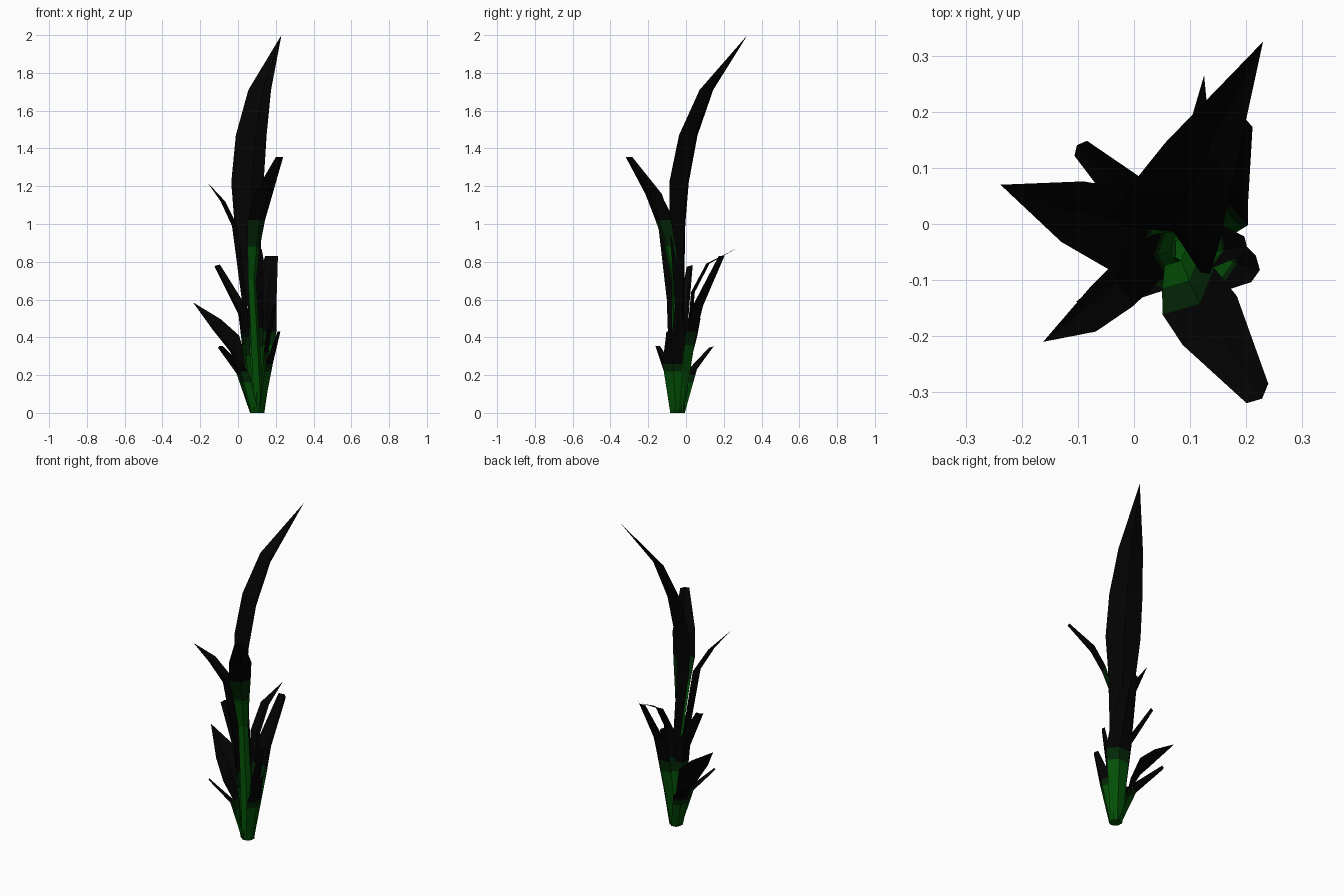
import bpy
import bmesh
import math
from mathutils import Matrix, Vector

default_cube = bpy.data.objects.get("Cube")
if default_cube:
    bpy.data.objects.remove(default_cube, do_unlink=True)


def make_material(name, red, green, blue):
    material = bpy.data.materials.new(name)
    material.use_nodes = True
    colour = (red, green, blue, 1)
    material.diffuse_color = colour
    shader = material.node_tree.nodes["Principled BSDF"]
    shader.inputs["Base Color"].default_value = colour
    shader.inputs["Roughness"].default_value = 0.9
    return material


MATERIALS = [
    make_material("leaf_green", 0.001, 0.08, 0.002),
    make_material("band_dark_green", 0.001, 0.02, 0.002),
    make_material("blade_black", 0.0008, 0.0008, 0.0008),
]
ROOT = Vector((0.1, -0.045, 0))
ROOT_SPREAD = 0.018
ROOT_HALF_WIDTH = 0.035
FOLD = 0.48


def add_object(name, mesh_builder):
    mesh = bpy.data.meshes.new(name)
    mesh_builder.to_mesh(mesh)
    mesh_builder.free()
    for material in MATERIALS:
        mesh.materials.append(material)
    bpy.context.collection.objects.link(bpy.data.objects.new(name, mesh))


def make_leaf(name, side_angle, green_top, band_top, stations, tilt=0):
    """Folded blade through (x, y, z, half width) stations, coloured by height."""
    angle = math.radians(side_angle)
    level_side = Vector((math.cos(angle), math.sin(angle), 0))
    slope = math.radians(tilt)
    tilted_side = level_side * math.cos(slope) + Vector((0, 0, math.sin(slope)))
    tip = Vector(stations[-1][:3])
    outward = Vector((level_side.y, -level_side.x, 0))
    if outward.dot(tip - ROOT) < 0:
        outward.negate()

    # Every blade starts in the shared root
    root = ROOT + outward * ROOT_SPREAD
    path = [(root.x, root.y, root.z, ROOT_HALF_WIDTH)] + stations

    mesh_builder = bmesh.new()
    previous = None
    for x, y, z, half in path:
        centre = Vector((x, y, z))
        side = tilted_side if previous else level_side
        keel = mesh_builder.verts.new(centre + outward * half * FOLD)
        if half == 0:
            row = [keel, keel, keel]
        else:
            row = [mesh_builder.verts.new(centre - side * half), keel,
                   mesh_builder.verts.new(centre + side * half)]
        if previous:
            for i in range(2):
                corners = [previous[i], previous[i + 1], row[i + 1], row[i]]
                mesh_builder.faces.new(list(dict.fromkeys(corners)))
        previous = row

    # Cut the colour bands across the blade
    for height in (green_top, band_top):
        geometry = (list(mesh_builder.verts) + list(mesh_builder.edges)
                    + list(mesh_builder.faces))
        bmesh.ops.bisect_plane(mesh_builder, geom=geometry,
                               plane_co=(0, 0, height), plane_no=(0, 0, 1))
    for face in mesh_builder.faces:
        height = face.calc_center_median().z
        face.material_index = int(height > green_top) + int(height > band_top)
    add_object(name, mesh_builder)


# Six-sided closed root where the blades meet
root_builder = bmesh.new()
bmesh.ops.create_cone(root_builder, cap_ends=True, segments=6,
                      radius1=0.037, radius2=0.03, depth=0.12,
                      matrix=Matrix.Translation(ROOT + Vector((0, 0, 0.06))))
add_object("root", root_builder)

# Tall central blade
make_leaf("main_blade", -31, 0.35, 0.45, [
    (0.09, -0.035, 0.55, 0.045), (0.05, -0.045, 1, 0.08),
    (0.05, -0.037, 1.22, 0.1), (0.07, 0.012, 1.47, 0.095),
    (0.115, 0.108, 1.71, 0.07), (0.23, 0.325, 2, 0)])

# Upper blades
make_leaf("front_blade", 42, 0.88, 1.02, [
    (0.075, -0.055, 0.7, 0.028), (0.085, -0.088, 0.9, 0.047),
    (0.097, -0.12, 1.02, 0.062), (0.135, -0.172, 1.16, 0.065),
    (0.22, -0.302, 1.355, 0.026)])
make_leaf("upper_right_blade", -83, 0.3, 0.4, [
    (0.04, -0.06, 0.6, 0.042), (-0.008, -0.097, 0.99, 0.05),
    (-0.073, -0.152, 1.12, 0.04), (-0.162, -0.21, 1.22, 0)])

# Rear blades
make_leaf("rear_broad_blade", -22, 0.36, 0.43, [
    (0.138, 0.024, 0.43, 0.07), (0.142, 0.062, 0.57, 0.066),
    (0.177, 0.187, 0.83, 0.037)])
make_leaf("rear_thin_blade", -5, 0.36, 0.45, [
    (0.1, 0.03, 0.64, 0.035), (0.11, 0.11, 0.79, 0.03),
    (0.125, 0.265, 0.87, 0)])

# Blades on the lower right
make_leaf("right_broad_blade", 70, 0.16, 0.22, [
    (0.03, -0.02, 0.25, 0.055), (-0.02, -0.01, 0.37, 0.085),
    (-0.11, 0.022, 0.465, 0.065), (-0.238, 0.07, 0.585, 0)], tilt=28)
make_leaf("right_slim_blade", 48, 0.36, 0.42, [
    (0.03, -0.015, 0.53, 0.042), (-0.11, 0.02, 0.78, 0.022)], tilt=15)
make_leaf("right_rear_short_blade", 50, 0.16, 0.2, [
    (0.02, 0.025, 0.22, 0.045), (-0.095, 0.135, 0.35, 0.018)], tilt=15)
make_leaf("right_front_short_blade", -50, 0.16, 0.22, [
    (0.03, -0.085, 0.22, 0.042), (-0.092, -0.15, 0.355, 0.016)])

# Blades on the lower left
make_leaf("left_short_blade", 80, 0.22, 0.26, [
    (0.156, -0.065, 0.26, 0.06), (0.213, -0.08, 0.43, 0.024)])
make_leaf("left_slim_blade", 78, 0.27, 0.32, [
    (0.15, -0.04, 0.38, 0.038), (0.193, -0.04, 0.575, 0.018)])
